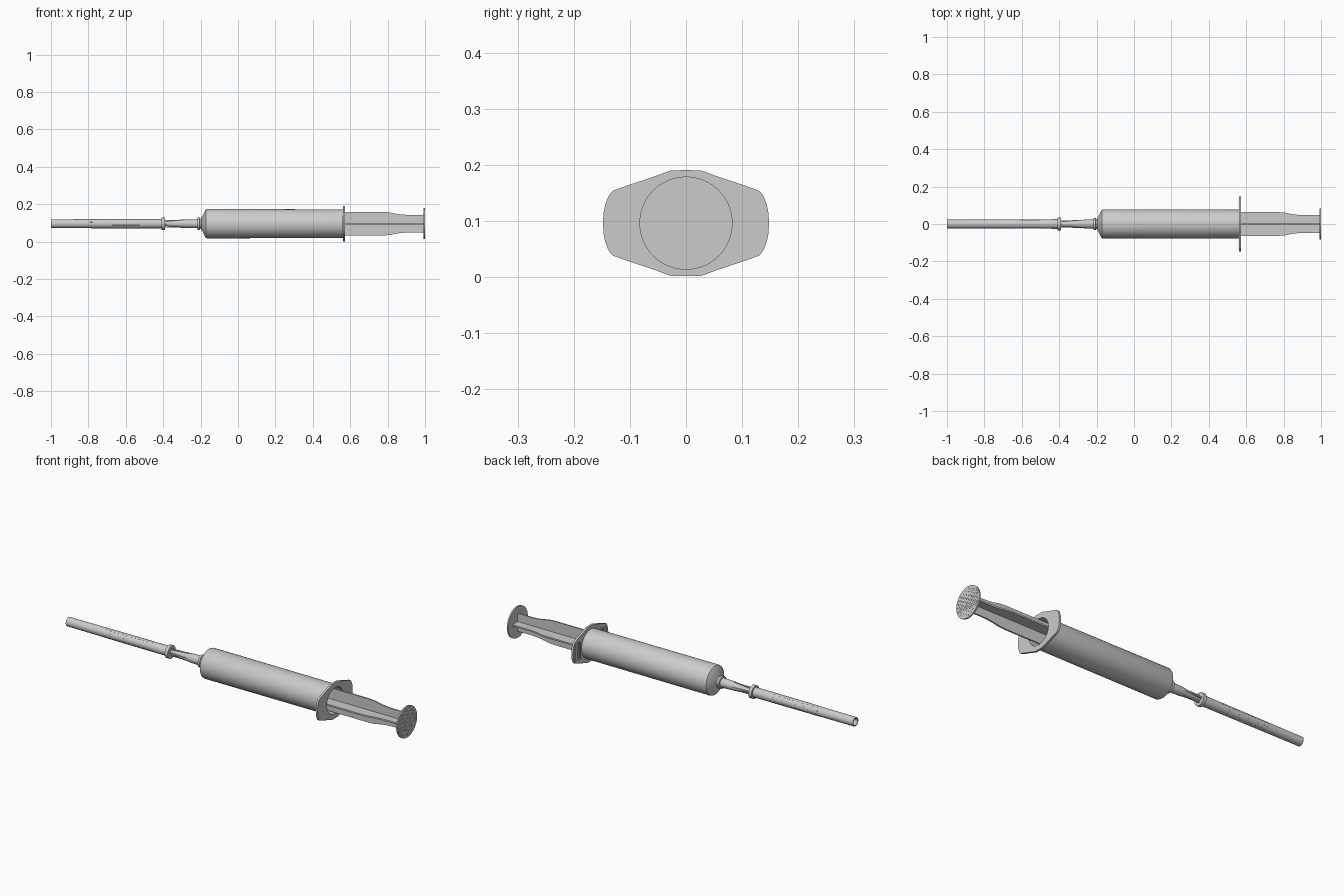
import bpy, bmesh
from math import sin, cos, pi, radians, hypot, sqrt

if "Cube" in bpy.data.objects:
    bpy.data.objects.remove(bpy.data.objects["Cube"])

ZC = 0.096  # height of the syringe axis


def finish(name, bm):
    bmesh.ops.remove_doubles(bm, verts=bm.verts, dist=1e-6)
    bmesh.ops.recalc_face_normals(bm, faces=bm.faces)
    me = bpy.data.meshes.new(name)
    bm.to_mesh(me)
    bm.free()
    ob = bpy.data.objects.new(name, me)
    bpy.context.collection.objects.link(ob)
    ob.location.z = ZC
    bpy.ops.object.select_all(action='DESELECT')
    ob.select_set(True)
    bpy.context.view_layer.objects.active = ob
    bpy.ops.object.shade_smooth_by_angle(angle=radians(30))
    return ob


def skin(bm, rings, closed):
    n = len(rings[0])
    for a, b in zip(rings, rings[1:] + (rings[:1] if closed else [])):
        for i in range(n):
            j = (i + 1) % n
            bm.faces.new((a[i], a[j], b[j], b[i]))


def lathe(name, profile, closed=False, n=64):
    """Spin (x, radius) points around the long axis."""
    bm = bmesh.new()
    rings = []
    for x, r in profile:
        r = max(r, 1e-7)
        rings.append([bm.verts.new((x, r * cos(2 * pi * i / n), r * sin(2 * pi * i / n)))
                      for i in range(n)])
    skin(bm, rings, closed)
    bmesh.ops.dissolve_degenerate(bm, dist=1e-6, edges=bm.edges)
    return finish(name, bm)


def fins(name, outline, t, count, start=0.0):
    """Radial plates: outline holds (x, radius), each plate t thick."""
    bm = bmesh.new()
    for k in range(count):
        a = start + 2 * pi * k / count
        sides = []
        for s in (-t / 2, t / 2):
            sides.append([bm.verts.new((x, r * cos(a) - s * sin(a), r * sin(a) + s * cos(a)))
                          for x, r in outline])
        skin(bm, sides, False)
        bm.faces.new(sides[0])
        bm.faces.new(sides[1][::-1])
    return finish(name, bm)


# Hollow barrel with conical shoulder
lathe("barrel", [(0.57, 0.077), (-0.166, 0.078), (-0.172, 0.076), (-0.196, 0.031), (-0.196, 0.012),
                 (-0.185, 0.012), (-0.16, 0.069), (0.57, 0.069)], closed=True)

# Finger flange: rounded hexagonal plate with a round hole
quarter = [(0.148, 0.0), (0.147, 0.018), (0.144, 0.033), (0.139, 0.046), (0.135, 0.053),
           (0.130, 0.058), (0.105, 0.067), (0.075, 0.077), (0.05, 0.0855), (0.037, 0.0905),
           (0.027, 0.094), (0.0, 0.0945)]
half = quarter + [(-y, z) for y, z in quarter[-2::-1]]
corners = half + [(y, -z) for y, z in half[-2:0:-1]]
outline = []
for (y0, z0), (y1, z1) in zip(corners, corners[1:] + corners[:1]):
    outline += [(y0, z0), ((y0 + y1) / 2, (z0 + z1) / 2)]
bm = bmesh.new()
rings = []
for x, inner in ((0.562, False), (0.573, False), (0.573, True), (0.562, True)):
    rings.append([bm.verts.new((x, y * (0.069 / hypot(y, z) if inner else 1),
                                z * (0.069 / hypot(y, z) if inner else 1)))
                  for y, z in outline])
skin(bm, rings, True)
finish("finger_flange", bm)

# Grip ridges on the front face of the flange
bm = bmesh.new()
for side in (-1, 1):
    for k in range(5):
        y = 0.09 + 0.01 * k
        r = bmesh.ops.create_cube(bm, size=1)
        bmesh.ops.scale(bm, vec=(0.004, 0.003, 0.09), verts=r["verts"])
        bmesh.ops.translate(bm, vec=(0.5615, side * y, 0), verts=r["verts"])
finish("flange_grip_ridges", bm)

# Nozzle, its collar, and the needle hub
lathe("nozzle", [(-0.19, 0.030), (-0.203, 0.026), (-0.205, 0.033), (-0.216, 0.033),
                 (-0.217, 0.024), (-0.28, 0.0225), (-0.30, 0.020), (-0.395, 0.012)], n=48)
fins("hub_fins", [(-0.395, 0.0), (-0.395, 0.020), (-0.33, 0.020), (-0.285, 0.023), (-0.285, 0.0)],
     0.007, 4)

# Needle cap: open tube with a collar at its base
lathe("needle_cap", [(-1.0, 0.0235), (-0.41, 0.0255), (-0.409, 0.034), (-0.391, 0.034),
                     (-0.391, 0.0), (-0.42, 0.0), (-0.42, 0.018), (-1.0, 0.0175), (-1.0, 0.0235)],
      n=48)
fins("cap_ribs", [(-0.79, 0.021), (-0.79, 0.0246), (-0.5, 0.0256), (-0.5, 0.021)],
     0.003, 8, pi / 8)
lathe("needle", [(-0.41, 0.004), (-0.90, 0.004), (-0.925, 0.0)], n=16)

# Plunger: crossed plates, stopper inside the barrel, thumb disc
fins("plunger_rod", [(0.22, 0.0), (0.22, 0.063), (0.775, 0.063), (0.81, 0.0605), (0.85, 0.052),
                     (0.88, 0.0485), (0.92, 0.047), (0.992, 0.048), (0.992, 0.0)], 0.008, 4)
lathe("plunger_stopper", [(0.15, 0.0), (0.17, 0.066), (0.18, 0.0685), (0.19, 0.066),
                          (0.21, 0.066), (0.22, 0.0685), (0.225, 0.066), (0.225, 0.0)])
lathe("thumb_disc", [(0.991, 0.0), (0.991, 0.083), (0.9985, 0.083), (0.9985, 0.0)])

# Grip dots on the thumb disc
bm = bmesh.new()
step = 0.012
for i in range(-8, 9):
    for j in range(-8, 9):
        y = (i + 0.5 * (j % 2)) * step
        z = j * step * sqrt(3) / 2
        if hypot(y, z) < 0.077:
            low = [bm.verts.new((0.998, y + 0.0022 * cos(k * pi / 4), z + 0.0022 * sin(k * pi / 4)))
                   for k in range(8)]
            top = [bm.verts.new((1.0, v.co.y, v.co.z)) for v in low]
            skin(bm, [low, top], False)
            bm.faces.new(top)
finish("thumb_grip_dots", bm)
